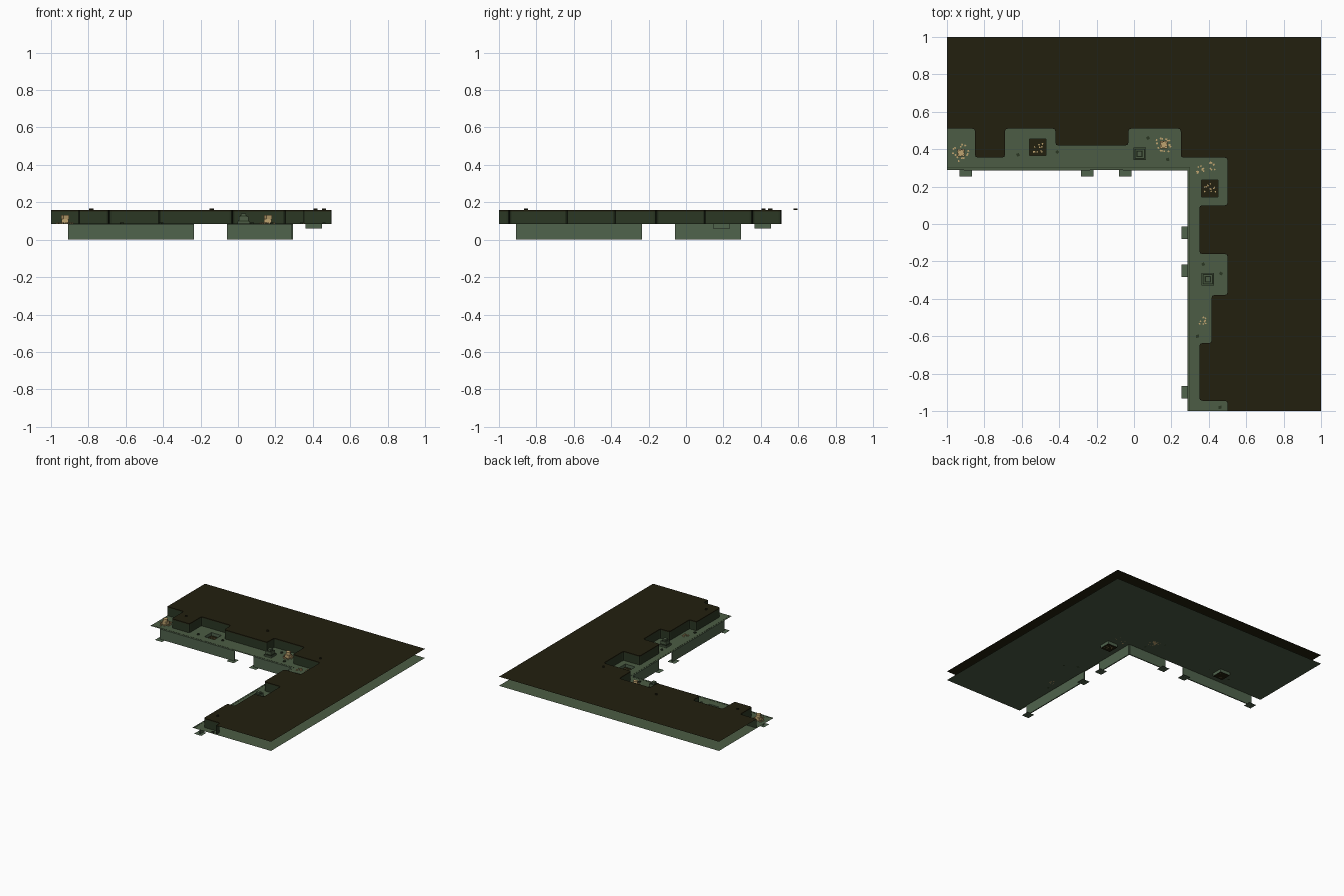
import bpy, bmesh, math, random
from mathutils import Vector, Matrix

cube = bpy.data.objects.get("Cube")
if cube:
    bpy.data.objects.remove(cube, do_unlink=True)
random.seed(4)
FLOOR_Z, ROOF_Z = 0.085, 0.16


def material(name, rgb):
    m = bpy.data.materials.new(name)
    m.use_nodes = True
    m.diffuse_color = (*rgb, 1)
    m.node_tree.nodes["Principled BSDF"].inputs["Base Color"].default_value = (*rgb, 1)
    return m


DARK = material("dark olive", (0.016, 0.014, 0.0045))
WALL = material("deep green", (0.024, 0.038, 0.017))
FLOOR = material("moss green", (0.072, 0.107, 0.058))
SKIRT = material("sage green", (0.08, 0.125, 0.073))
GOLD = material("pale gold", (0.52, 0.37, 0.16))


def finish(name, bm, *mats):
    mesh = bpy.data.meshes.new(name)
    bm.to_mesh(mesh)
    bm.free()
    for m in mats:
        mesh.materials.append(m)
    obj = bpy.data.objects.new(name, mesh)
    bpy.context.collection.objects.link(obj)
    return obj


def add_box(bm, lo, hi, turn=0.0):
    lo, hi = Vector(lo), Vector(hi)
    mat = (Matrix.Translation((lo + hi) / 2) @ Matrix.Rotation(turn, 4, 'Z')
           @ Matrix.Diagonal((*(hi - lo), 1)))
    return bmesh.ops.create_cube(bm, size=1, matrix=mat)["verts"]


def block(bm, x, y, z, w, h, turn=0.0):
    return add_box(bm, (x - w / 2, y - w / 2, z), (x + w / 2, y + w / 2, z + h), turn)


def rounded(points, r=0.015):
    """Round the inner corners of an open path."""
    pts = [Vector(p) for p in points]
    out = [pts[0]]
    for a, b, c in zip(pts, pts[1:], pts[2:]):
        p, q = b + (a - b).normalized() * r, b + (c - b).normalized() * r
        out += [p, (p + q) / 4 + b / 2, q]
    return out + [pts[-1]]


def sheet(name, loops, z, mat):
    """Flat sheet; loops after the first are holes."""
    bm = bmesh.new()
    edges = []
    for loop in loops:
        vs = [bm.verts.new((p[0], p[1], z)) for p in loop]
        edges += [bm.edges.new((v, vs[i - 1])) for i, v in enumerate(vs)]
    bmesh.ops.triangle_fill(bm, edges=edges, use_beauty=True, normal=(0, 0, 1))
    bm.normal_update()
    bmesh.ops.reverse_faces(bm, faces=[f for f in bm.faces if f.normal.z < 0])
    return finish(name, bm, mat)


def square(x, y, r):
    return [(x - r, y - r), (x + r, y - r), (x + r, y + r), (x - r, y + r)]


# Stepped inner wall and the roof above it
path = rounded([(-1, .51), (-.85, .51), (-.85, .355), (-.69, .355), (-.69, .51),
                (-.42, .51), (-.42, .42), (-.03, .42), (-.03, .51), (.25, .51),
                (.25, .355), (.5, .355), (.5, .1), (.35, .1), (.35, -.16),
                (.5, -.16), (.5, -.38), (.415, -.38), (.415, -.637),
                (.35, -.637), (.35, -.945), (.5, -.945), (.5, -1)])
outer = [(1, -1), (1, 1), (-1, 1)]
sheet("roof", [path + outer], ROOF_Z, DARK)

bm = bmesh.new()
levels = (FLOOR_Z, 0.152, ROOF_Z)
rows = [[bm.verts.new((p.x, p.y, z)) for p in path] for z in levels]
for k in range(2):
    for i in range(len(path) - 1):
        f = bm.faces.new((rows[k][i], rows[k][i + 1], rows[k + 1][i + 1], rows[k + 1][i]))
        f.material_index = k
finish("inner_wall", bm, WALL, DARK)

# Floor with two square pits
pits = [(-0.515, 0.41), (0.405, 0.19)]
sheet("floor", [[(-1, .29), (.285, .29), (.285, -1)] + outer]
      + [square(x, y, 0.045) for x, y in pits], FLOOR_Z, FLOOR)
for n, (x, y) in enumerate(pits):
    bm = bmesh.new()
    block(bm, x, y, 0.06, 0.09, FLOOR_Z - 0.06)
    bm.normal_update()
    bmesh.ops.delete(bm, geom=[f for f in bm.faces if f.normal.z > 0.5], context='FACES_ONLY')
    for f in bm.faces:
        f.material_index = int(f.normal.z < -0.5)
    finish(f"pit_{n}", bm, SKIRT, DARK)
    bm = bmesh.new()
    for _ in range(12):
        block(bm, x + random.uniform(-.03, .03), y + random.uniform(-.03, .03),
              0.06, 0.007, 0.005, random.random())
    finish(f"pit_scraps_{n}", bm, GOLD)

# Seam lines along the floor edge
bm = bmesh.new()
add_box(bm, (-1, .301, FLOOR_Z), (.296, .304, FLOOR_Z + .001))
add_box(bm, (.296, -1, FLOOR_Z), (.299, .304, FLOOR_Z + .001))
finish("floor_seam", bm, WALL)

# Skirts and feet: one leg, then the same leg mirrored across the diagonal
swap = Matrix(((0, 1, 0), (1, 0, 0), (0, 0, 1)))
for side in ("back", "left"):
    bm = bmesh.new()
    for x0, x1 in ((-.91, -.235), (-.06, .287)):
        add_box(bm, (x0, .287, .0), (x1, .295, FLOOR_Z))
    for x in (-.9, -.25, -.047):
        vs = [bm.verts.new((px, py, 0.001)) for px, py in square(x, .287, .033)]
        bm.faces.new(vs)
    if side == "left":
        bmesh.ops.transform(bm, matrix=swap.to_4x4(), verts=bm.verts)
        bmesh.ops.reverse_faces(bm, faces=bm.faces)
    finish(f"{side}_skirt", bm, SKIRT)

# Stepped machine boxes
for n, (x, y) in enumerate([(0.03, 0.375), (0.395, -0.295)]):
    bm = bmesh.new()
    for w, z, h, idx in ((.068, 0, .012, 0), (.058, .012, .006, 1), (.05, .018, .022, 0),
                         (.036, .04, .004, 1), (.028, .044, .012, 0)):
        for v in block(bm, x, y, FLOOR_Z + z, w, h):
            for f in v.link_faces:
                f.material_index = idx
    finish(f"machine_{n}", bm, FLOOR, WALL)

# Gold heaps: a tapered core ringed by scraps
for n, (x, y) in enumerate([(-0.925, 0.38), (0.16, 0.425)]):
    bm = bmesh.new()
    block(bm, x, y, FLOOR_Z, 0.04, 0.025)
    block(bm, x, y, FLOOR_Z + 0.025, 0.032, 0.022, 0.4)
    for i in range(14):
        a = i * math.tau / 14 + random.uniform(-.2, .2)
        r = random.uniform(.028, .046)
        block(bm, x + r * math.cos(a), y + r * math.sin(a), FLOOR_Z, .009, .008, a)
    finish(f"gold_heap_{n}", bm, GOLD)

# Loose gold scraps
for n, (x, y) in enumerate([(0.355, 0.29), (0.425, 0.31), (0.37, -0.515)]):
    bm = bmesh.new()
    for _ in range(9):
        block(bm, x + random.uniform(-.02, .02), y + random.uniform(-.02, .02),
              FLOOR_Z, .008, .006, random.random())
    finish(f"gold_scraps_{n}", bm, GOLD)

# Small dark fittings on the floor and roof
spots = [(-.62, .37), (-.41, .385), (.075, .46), (.18, .345), (.37, -.215),
         (.465, -.265), (.34, -.6), (.46, -.98)]
roof_spots = [(-.785, .45), (-.14, .585), (.46, .415), (.415, -.855)]
for name, places, z in (("floor_fittings", spots, FLOOR_Z), ("roof_fittings", roof_spots, ROOF_Z)):
    bm = bmesh.new()
    for x, y in places:
        block(bm, x, y, z, .016, .008, random.random())
    finish(name, bm, WALL if z == FLOOR_Z else DARK)
